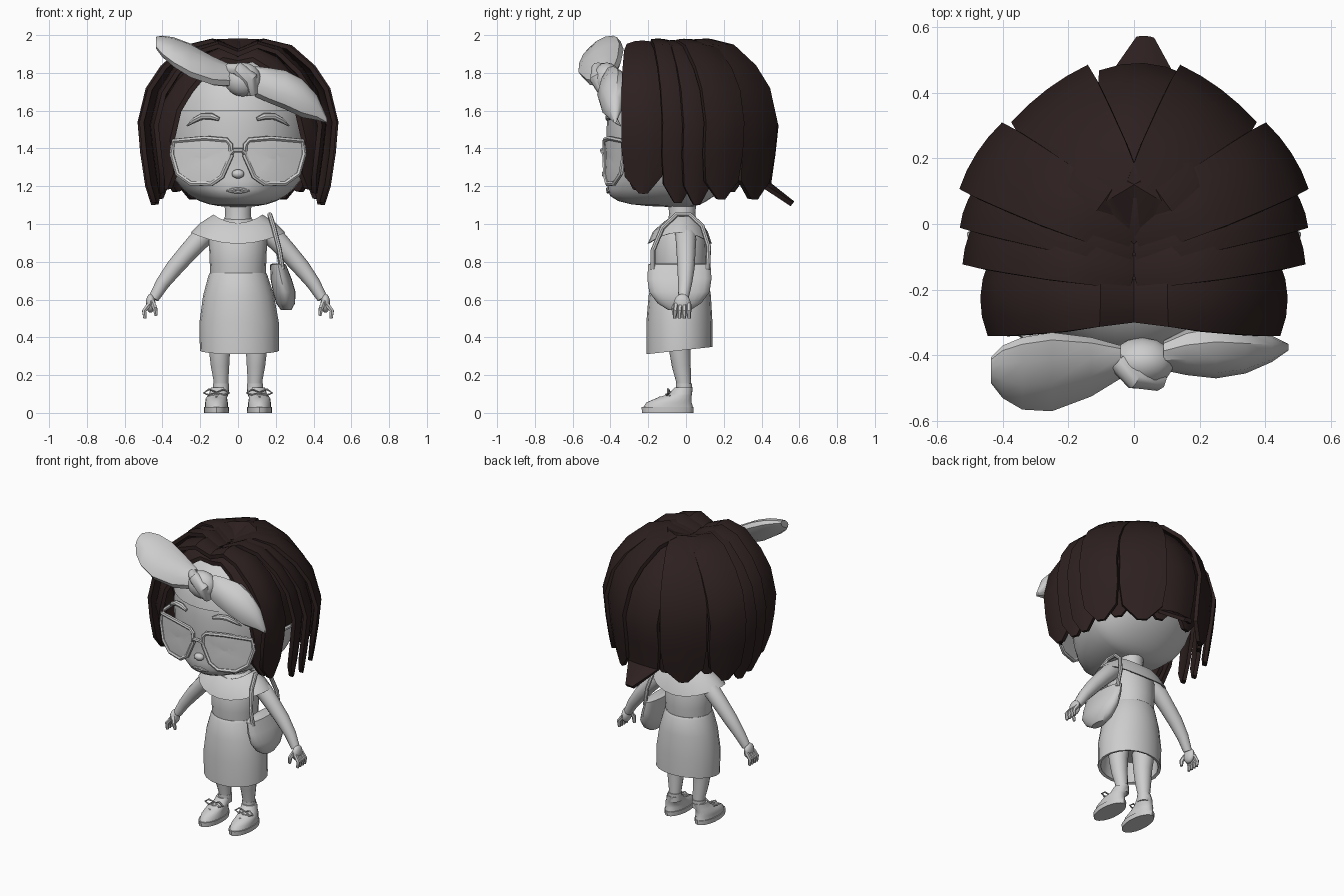
import bpy, bmesh
from math import sin, cos, pi
from mathutils import Vector

if "Cube" in bpy.data.objects:
    bpy.data.objects.remove(bpy.data.objects["Cube"])


def make_material(name, colour):
    mat = bpy.data.materials.new(name)
    mat.use_nodes = True
    mat.diffuse_color = (*colour, 1)
    mat.node_tree.nodes["Principled BSDF"].inputs["Base Color"].default_value = (*colour, 1)
    return mat


grey = make_material("light grey", (.61, .61, .61))
brown = make_material("dark brown", (.026, .0145, .014))
parts = []


def finish(name, bm, mat=grey):
    bmesh.ops.recalc_face_normals(bm, faces=bm.faces)
    mesh = bpy.data.meshes.new(name)
    bm.to_mesh(mesh)
    bm.free()
    mesh.materials.append(mat)
    obj = bpy.data.objects.new(name, mesh)
    bpy.context.collection.objects.link(obj)
    parts.append(obj)
    return obj


def loft(name, rings, mat=grey, caps=True, loop=False):
    """Skin a list of equal-sized point rings."""
    bm = bmesh.new()
    rows = [[bm.verts.new(p) for p in ring] for ring in rings]
    n = len(rows[0])
    pairs = list(zip(rows, rows[1:])) + ([(rows[-1], rows[0])] if loop else [])
    for a, b in pairs:
        for i in range(n):
            j = (i + 1) % n
            bm.faces.new((a[i], a[j], b[j], b[i]))
    if caps and not loop:
        bm.faces.new(rows[0])
        bm.faces.new(rows[-1])
    return finish(name, bm, mat)


def oval(cx, cy, z, rx, ry, n=20, tilt=0, lift=0):
    """Level ring; tilt slopes it along y, lift raises its two sides."""
    turns = [2 * pi * i / n for i in range(n)]
    return [(cx + rx * cos(a), cy + ry * sin(a),
             z + tilt * ry * sin(a) + lift * cos(a) ** 2) for a in turns]


def tube(name, points, radii, sides=8, loop=False):
    pts = [Vector(p) for p in points]
    if isinstance(radii, float):
        radii = [radii] * len(pts)
    rings, side, n = [], None, len(pts)
    for i, p in enumerate(pts):
        after = pts[(i + 1) % n] if loop else pts[min(i + 1, n - 1)]
        before = pts[i - 1] if loop else pts[max(i - 1, 0)]
        t = (after - before).normalized()
        ref = side or (Vector((0, 1, 0)) if abs(t.y) < .8 else Vector((0, 0, 1)))
        side = (ref - t * ref.dot(t)).normalized()
        other = t.cross(side)
        turns = [2 * pi * k / sides for k in range(sides)]
        rings.append([p + radii[i] * (side * cos(a) + other * sin(a)) for a in turns])
    return loft(name, rings, loop=loop)


def blob(name, centre, size):
    bm = bmesh.new()
    bmesh.ops.create_uvsphere(bm, u_segments=14, v_segments=9, radius=1)
    for v in bm.verts:
        v.co = Vector(c + s * k for c, s, k in zip(centre, size, v.co))
    return finish(name, bm)


# Head: a boxy egg with a full jaw at the front and a tapered back
HEAD_Z, HEAD_X, HEAD_H, FRONT, BACK, POWER = 1.49, .385, .4, .42, .36, 2.6


def below(z):
    return max(0, (HEAD_Z - z) / HEAD_H)


def jaw(z):
    return 1 + .85 * below(z) ** 4


def face_y(x, z):
    rest = 1 - abs(x / HEAD_X) ** POWER - abs((z - HEAD_Z) / HEAD_H) ** POWER
    return -FRONT * max(rest, 0) ** (1 / POWER) * jaw(z)


def head_shape(name, mat, grow=1, keep=None):
    bm = bmesh.new()
    bmesh.ops.create_uvsphere(bm, u_segments=36, v_segments=24, radius=1)
    for v in bm.verts:
        flat = (v.co.x ** 2 + v.co.y ** 2) ** .5
        n = v.co * (flat ** POWER + abs(v.co.z) ** POWER) ** (-1 / POWER)
        z = HEAD_Z + HEAD_H * n.z
        y = n.y * (FRONT * jaw(z) if n.y < 0 else BACK * (1 - .5 * below(z) ** 2))
        v.co = (n.x * HEAD_X * grow, y * grow, HEAD_Z + (z - HEAD_Z) * grow)
    if keep:
        extra = [f for f in bm.faces if not keep(f.calc_center_median())]
        bmesh.ops.delete(bm, geom=extra, context="FACES")
    return finish(name, bm, mat)


head_shape("head", grey)
head_shape("headband", grey, 1.02, lambda c: c.y < -.1 and c.z > 1.62 - .4 * c.x ** 2)
head_shape("hair_cap", brown, 1.03, lambda c: c.y > -.15 and c.z > 1.45)
blob("nose", (0, -.42, 1.265), (.034, .026, .024))
for name, z, drop in (("upper_lip", 1.185, .008), ("lower_lip", 1.17, -.006)):
    xs = (-.06, -.03, 0, .03, .06)
    tube(name, [(x, face_y(x, z) + .001, z - drop * abs(x) / .06) for x in xs],
         [.003, .009, .01, .009, .003])

# Hair: overlapping curved locks falling from the parting
FALL = [(0, 1.925), (.25, 1.98), (.5, 1.95), (.75, 1.84), (.91, 1.72),
        (1, 1.54), (.97, 1.36), (.93, 1.2), (.9, 1.1)]
SPREAD = [.55, .7, .85, .95, 1, 1, 1, .85, .2]


def lock(name, root_y, end, width, end_z, curl=.015, flare=0, root_x=0, tilt=0, drop=0):
    """Tilt tucks one edge under its neighbour; drop lowers the crown end."""
    root = Vector((root_x, root_y, 0))
    out = Vector((*end, 0)) - root
    side = Vector((0, 0, 1)).cross(out).normalized()
    path = []
    for f, z in FALL:
        if z < 1.54:
            z = 1.54 - (1.54 - z) * (1.54 - end_z) / (1.54 - FALL[-1][1])
        else:
            z -= drop * min(1, .3 + f)
        path.append(root + out * f + Vector((0, 0, z)))
    path[-1] += out * flare
    rings = []
    for i, p in enumerate(path):
        t = (path[min(i + 1, len(path) - 1)] - path[max(i - 1, 0)]).normalized()
        normal = t.cross(side)
        arc = [p + side * u * SPREAD[i] * width / 2
               - normal * SPREAD[i] * (curl * u * u + tilt * u) for u in (-1, -.5, 0, .5, 1)]
        rings.append(arc + [q - normal * .025 for q in reversed(arc)])
    loft(name, rings, brown)


for s, word in ((1, "left"), (-1, "right")):
    lock(word + "_fringe_lock", -.24, (s * .435, -.27), .14, 1.18, .035,
         root_x=-s * .03, tilt=-s * .035, drop=.09)
    lock(word + "_front_lock", -.235, (s * .468, -.225), .23, 1.16, .025,
         root_x=-s * .02, drop=.015)
    lock(word + "_temple_lock", -.15, (s * .502, -.03), .19, 1.11, tilt=s * .013)
    lock(word + "_ear_lock", -.08, (s * .505, .075), .18, 1.1, tilt=s * .014, drop=.015)
    lock(word + "_side_lock", -.04, (s * .48, .215), .24, 1.13, tilt=s * .01)
    lock(word + "_back_lock", -.03, (s * .265, .41), .29, 1.13, tilt=-s * .015)
    lock(word + "_under_lock", 0, (s * .375, .27), .22, 1.17)
    lock(word + "_nape_lock", 0, (s * .12, .425), .22, 1.17, drop=.03)
lock("centre_back_lock", -.06, (.03, .49), .27, 1.12, .03, flare=.25, drop=.02)

# Glasses and eyebrows
RIM = [(.34, 1.44), (.175, 1.455), (.06, 1.445), (.038, 1.42), (.036, 1.36), (.085, 1.25),
       (.14, 1.212), (.25, 1.215), (.32, 1.265), (.35, 1.37)]


def lens_y(x):
    return -.432 + .85 * x * x


for s, word in ((1, "left"), (-1, "right")):
    rim = [Vector((s * x, lens_y(x), z)) for x, z in RIM]
    tube(word + "_glasses_rim", rim, .013, 6, loop=True)
    middle = sum(rim, Vector()) / len(rim)
    middle.y -= .012
    loft(word + "_lens", [rim, [p.lerp(middle, .5) + Vector((0, -.005, 0)) for p in rim],
                          [p.lerp(middle, .95) for p in rim]])
    tube(word + "_glasses_arm", [(s * .345, -.33, 1.41), (s * .385, -.26, 1.42),
                                 (s * .395, 0, 1.42)], .012, 6)
    brow = [(.1, 1.555), (.14, 1.57), (.19, 1.57), (.23, 1.55), (.27, 1.52)]
    tube(word + "_eyebrow", [(s * x, face_y(x, z) - .002, z) for x, z in brow],
         [.01, .018, .018, .015, .004])
tube("glasses_bridge", [(-.04, lens_y(.04), 1.37), (-.02, -.445, 1.39),
                        (.02, -.445, 1.39), (.04, lens_y(.04), 1.37)], .012, 6)


# Head scarf: a raised loop, a knot and a drooping tail
def scarf_piece(name, sections, lean):
    """Oval sections along x; lean raises the back edge of each."""
    turns = [2 * pi * k / 10 for k in range(10)]
    loft(name, [[(x, y + ry * cos(a), z + rz * sin(a) + lean * ry * cos(a)) for a in turns]
                for x, y, z, ry, rz in sections])


scarf_piece("scarf_loop", [(-.04, -.42, 1.785, .05, .055), (-.13, -.435, 1.81, .09, .065),
                           (-.25, -.45, 1.865, .12, .07), (-.34, -.455, 1.91, .11, .058),
                           (-.4, -.45, 1.94, .08, .042), (-.435, -.445, 1.96, .04, .025)], .5)
scarf_piece("scarf_tail", [(.09, -.4, 1.755, .045, .08), (.16, -.39, 1.735, .07, .09),
                           (.25, -.385, 1.71, .085, .1), (.34, -.385, 1.665, .07, .1),
                           (.42, -.38, 1.615, .04, .065), (.47, -.375, 1.55, .01, .015)], .3)
blob("scarf_knot", (.025, -.42, 1.765), (.1, .075, .09))
tube("scarf_knot_wrap", [(-.05, -.42, 1.82), (.0, -.465, 1.82), (.06, -.465, 1.77),
                         (.075, -.43, 1.69)], [.03, .038, .045, .03], 10)

# Body and dress
tube("neck", [(0, -.02, .95), (0, -.02, 1.05), (0, -.02, 1.14)], [.085, .07, .075], 14)
loft("bodice", [oval(0, -.03, .7, .145, .13), oval(0, -.03, .8, .15, .14),
                oval(0, -.03, .93, .155, .135), oval(0, -.025, 1.0, .12, .1),
                oval(0, -.02, 1.03, .07, .065)])
loft("skirt", [oval(0, -.03, .74, .15, .135), oval(0, -.03, .725, .157, .145),
               oval(.003, -.033, .62, .188, .165), oval(.006, -.035, .48, .21, .175),
               oval(.008, -.035, .33, .21, .175, tilt=.11),
               oval(.008, -.035, .335, .19, .16, tilt=.11), oval(0, -.035, .46, .18, .15)])
loft("cape_collar", [oval(0, -.02, 1.0, .115, .09, lift=.04),
                     oval(0, -.02, 1.005, .13, .105, lift=.045),
                     oval(0, -.03, .96, .2, .145, lift=.045),
                     oval(0, -.033, .895, .25, .17, lift=.06),
                     oval(0, -.033, .9, .235, .155, lift=.055),
                     oval(0, -.03, .95, .17, .12, lift=.04)], caps=False)

# Arms, hands, legs and shoes
for s, word in ((1, "left"), (-1, "right")):
    tube(word + "_arm", [(s * .13, -.01, .98), (s * .2, 0, .92), (s * .265, .0, .85),
                         (s * .335, 0, .77), (s * .4, -.005, .685), (s * .447, -.015, .605)],
         [.05, .055, .05, .046, .037, .028], 12)
    blob(word + "_palm", (s * .463, -.02, .58), (.026, .044, .05))
    for k, y in enumerate((-.052, -.03, -.008, .014)):
        tube(f"{word}_finger_{k}", [(s * .47, y, .575), (s * .497, y * 1.1, .54),
                                    (s * .493, y * 1.15, .5)], [.014, .013, .009], 6)
    tube(word + "_thumb", [(s * .455, -.045, .59), (s * .44, -.065, .555),
                           (s * .433, -.06, .515)], [.015, .014, .009], 6)

    tube(word + "_leg", [(s * .1, -.03, .46), (s * .098, -.033, .34), (s * .095, -.025, .25),
                         (s * .09, -.013, .17), (s * .09, -.01, .1)],
         [.07, .058, .05, .04, .038], 14)
    tube(word + "_sock", [(s * .09, -.01, .1), (s * .09, -.01, .155)], .043, 14)
    foot = s * .114
    loft(word + "_sole", [oval(foot, -.097, 0, .065, .136), oval(foot, -.097, .03, .067, .138)])
    loft(word + "_shoe", [oval(foot, -.095, .028, .061, .132), oval(foot, -.09, .055, .06, .12),
                          oval(foot, -.062, .08, .056, .09), oval(s * .102, -.03, .1, .051, .062),
                          oval(s * .095, -.012, .135, .048, .048)])
    for k in range(2):
        y, z = -.14 + .035 * k, .082 + .016 * k
        tube(f"{word}_lace_{k}", [(foot - .04, y + .02, z - .01), (foot, y, z),
                                  (foot + .04, y + .02, z - .01)], .006, 6)
    for k in (1, -1):
        tube(f"{word}_lace_bow_{'outer' if k == s else 'inner'}",
             [(foot, -.085, .11), (foot + k * .04, -.095, .125), (foot + k * .068, -.095, .105),
              (foot + k * .04, -.1, .095)], .006, 6, loop=True)

# Shoulder bag
loft("bag", [oval(.212, -.035, .79, .03, .155), oval(.212, -.035, .785, .042, .165),
             oval(.228, -.035, .71, .056, .17), oval(.245, -.035, .64, .06, .16),
             oval(.252, -.035, .58, .05, .115), oval(.255, -.035, .545, .028, .06)])
tube("bag_strap", [(.235, -.175, .76), (.22, -.175, .86), (.19, -.125, .98), (.168, -.05, 1.05),
                   (.168, .02, 1.05), (.185, .085, .99), (.21, .12, .88), (.23, .115, .76)],
     .013, 8)

# Smooth shading with crisp folds
bpy.ops.object.select_all(action="DESELECT")
for obj in parts:
    obj.select_set(True)
bpy.context.view_layer.objects.active = parts[0]
bpy.ops.object.shade_smooth_by_angle(angle=pi / 5)
